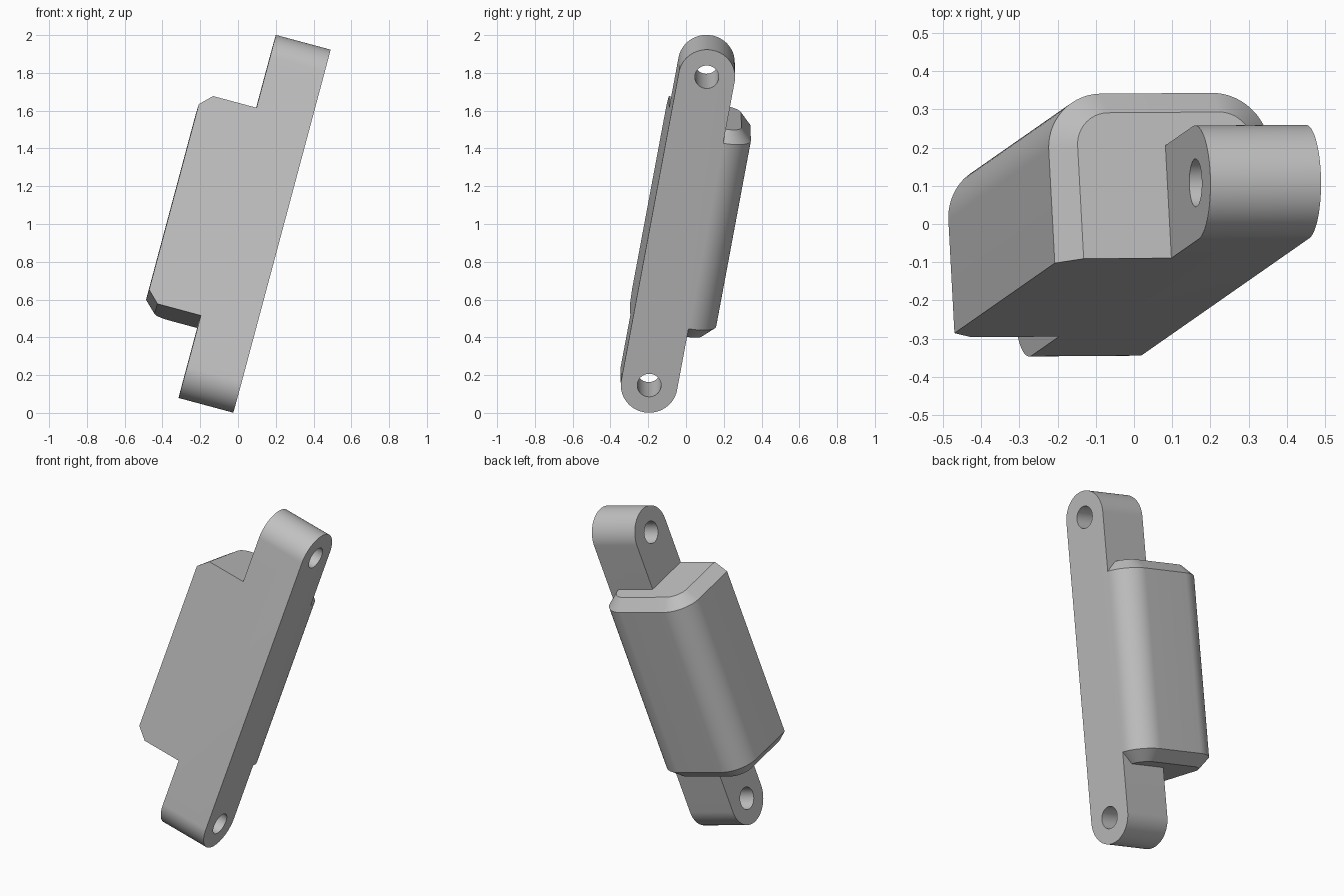
import bpy
import bmesh
from math import cos, sin, pi
from mathutils import Matrix, Vector

# Remove the default object
cube = bpy.data.objects.get("Cube")
if cube:
    bpy.data.objects.remove(cube, do_unlink=True)

SEG = 24                 # segments per quarter turn
R = 0.15                 # end and corner radius
WIDTH = 0.30             # bar width along the pin axis
LENGTH = 1.717           # distance between the two pin holes
HOLE = 0.063
CHAMFER = 0.062

grey = bpy.data.materials.new("Grey metal")
grey.use_nodes = True
colour = (0.53, 0.53, 0.53, 1)
grey.diffuse_color = colour
grey.node_tree.nodes["Principled BSDF"].inputs["Base Color"].default_value = colour

# Local frame: x = pin axis, y = depth, z = along the bar
lower_pin = Vector((0.014, -0.195, 0.146))
along = Vector((0.437, 0.305, 1.632)).normalized()
pin = Vector((0.966, 0.007, -0.259))
pin = (pin - along * pin.dot(along)).normalized()
depth = along.cross(pin)
frame = Matrix((pin, depth, along)).transposed().to_4x4()
frame.translation = lower_pin


def arc(cx, cy, r, start, end):
    """Points of an arc; angles are in quarter turns."""
    n = SEG * (end - start)
    return [(cx + r * cos((start + i / SEG) * pi / 2),
             cy + r * sin((start + i / SEG) * pi / 2)) for i in range(n + 1)]


def loft(name, rings):
    """Closed solid through matching rings of points."""
    bm = bmesh.new()
    loops = [[bm.verts.new(p) for p in ring] for ring in rings]
    for a, b in zip(loops, loops[1:]):
        for i in range(len(a)):
            j = (i + 1) % len(a)
            bm.faces.new((a[i], a[j], b[j], b[i]))
    bm.faces.new(loops[0][::-1])
    bm.faces.new(loops[-1])
    bmesh.ops.recalc_face_normals(bm, faces=bm.faces)
    mesh = bpy.data.meshes.new(name)
    bm.to_mesh(mesh)
    bm.free()
    mesh.materials.append(grey)
    obj = bpy.data.objects.new(name, mesh)
    bpy.context.collection.objects.link(obj)
    return obj


def along_pin(name, outline, x0, x1):
    return loft(name, [[(x, y, z) for y, z in outline] for x in (x0, x1)])


def combine(target, other, operation):
    """Apply a boolean and discard the second solid."""
    bpy.context.view_layer.objects.active = target
    mod = target.modifiers.new(operation, 'BOOLEAN')
    mod.operation = operation
    mod.solver = 'EXACT'
    mod.object = other
    bpy.ops.object.modifier_apply(modifier=mod.name)
    bpy.data.objects.remove(other, do_unlink=True)


# Bar with two rounded ends
link = along_pin("link_body", arc(0, LENGTH, R, 0, 2) + arc(0, 0, R, 2, 4), -WIDTH, 0)


# Wide block with rounded rear corners and chamfered ends
def block_ring(inset, z):
    r = R - inset
    outline = [(-2 * WIDTH + inset, -R), (-inset, -R)]
    outline += arc(-R, R, r, 0, 1) + arc(R - 2 * WIDTH, R, r, 1, 2)
    return [(x, y, z) for x, y in outline]


z0, z1 = 0.28, LENGTH - 0.28
block = loft("block", [block_ring(CHAMFER, z0), block_ring(0, z0 + CHAMFER),
                       block_ring(0, z1 - CHAMFER), block_ring(CHAMFER, z1)])
combine(link, block, 'UNION')

# Pin holes
for z in (0, LENGTH):
    cutter = along_pin("hole_cutter", arc(0, z, HOLE, 0, 4)[:-1], -WIDTH - 0.1, 0.1)
    cutter.hide_render = True
    combine(link, cutter, 'DIFFERENCE')

# Merge coplanar faces, then smooth the curves
bm = bmesh.new()
bm.from_mesh(link.data)
bmesh.ops.remove_doubles(bm, verts=bm.verts, dist=0.0001)
bmesh.ops.dissolve_limit(bm, angle_limit=0.01, verts=bm.verts, edges=bm.edges)
bm.to_mesh(link.data)
bm.free()
link.data.transform(frame)
bpy.ops.object.select_all(action='DESELECT')
link.select_set(True)
bpy.context.view_layer.objects.active = link
bpy.ops.object.shade_smooth_by_angle(angle=pi / 6)
